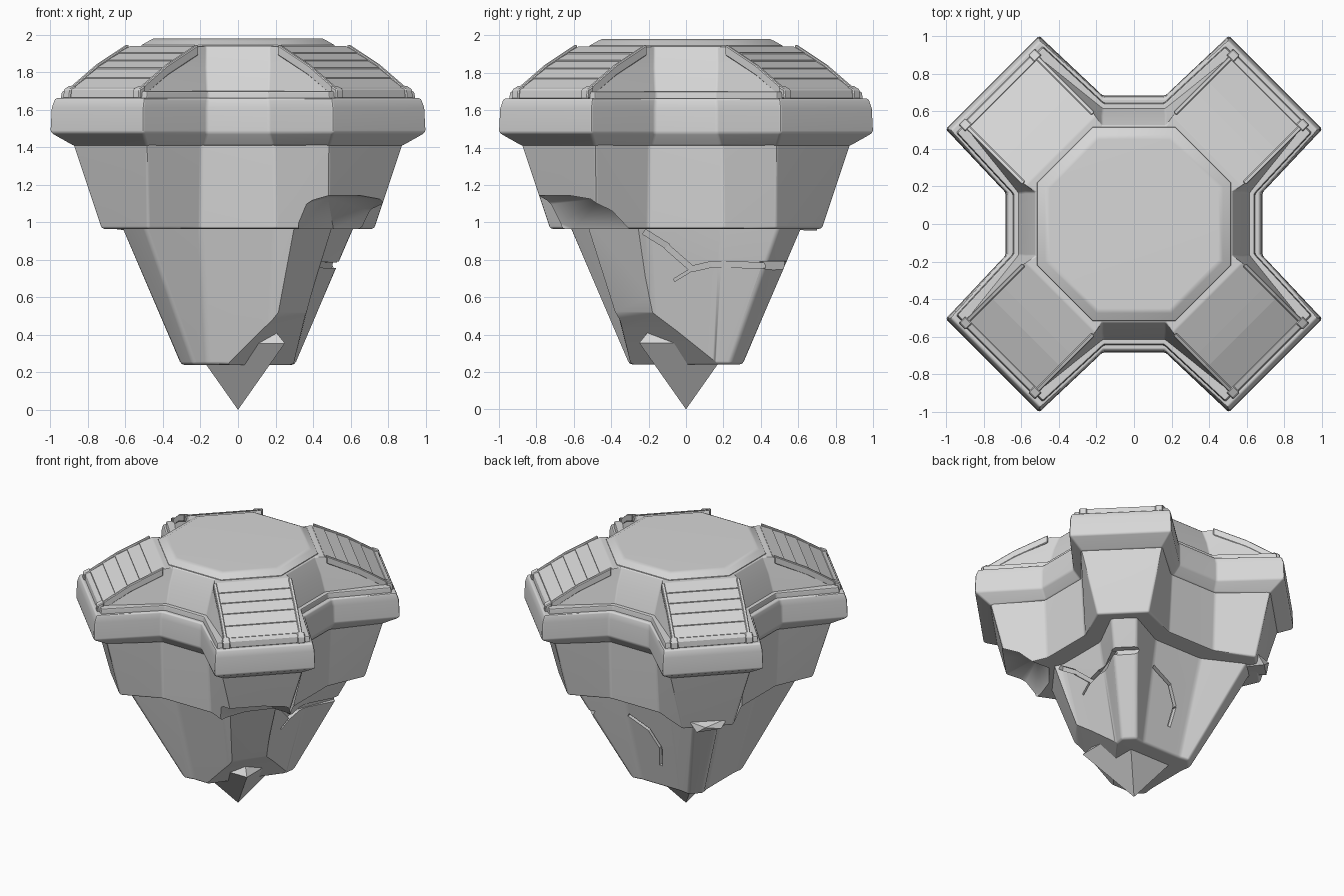
import bpy, bmesh, math
from mathutils import Vector

cube = bpy.data.objects.get("Cube")
if cube:
    bpy.data.objects.remove(cube, do_unlink=True)

stone = bpy.data.materials.new("grey_stone")
stone.use_nodes = True
stone.diffuse_color = (0.68, 0.68, 0.68, 1)
for node in stone.node_tree.nodes:
    if node.type == 'BSDF_PRINCIPLED':
        node.inputs["Base Color"].default_value = (0.68, 0.68, 0.68, 1)


def finish(name, bm):
    bmesh.ops.recalc_face_normals(bm, faces=bm.faces)
    mesh = bpy.data.meshes.new(name)
    bm.to_mesh(mesh)
    bm.free()
    mesh.materials.append(stone)
    obj = bpy.data.objects.new(name, mesh)
    bpy.context.collection.objects.link(obj)
    return obj


def select(obj):
    bpy.ops.object.select_all(action='DESELECT')
    obj.select_set(True)
    bpy.context.view_layer.objects.active = obj


def smooth(obj):
    select(obj)
    bpy.ops.object.shade_smooth_by_angle(angle=math.radians(35))
    mod = obj.modifiers.new("flat_centres", 'WEIGHTED_NORMAL')
    mod.keep_sharp = True


def bevel(obj, width, segments=2):
    select(obj)
    mod = obj.modifiers.new("soft_edges", 'BEVEL')
    mod.width, mod.segments = width, segments
    mod.limit_method, mod.angle_limit = 'ANGLE', math.radians(20)
    bpy.ops.object.modifier_apply(modifier=mod.name)


def cut(obj, cutter):
    """Subtract the cutter from a part, then discard the cutter."""
    select(obj)
    mod = obj.modifiers.new("cut", 'BOOLEAN')
    mod.operation, mod.solver, mod.object = 'DIFFERENCE', 'EXACT', cutter
    bpy.ops.object.modifier_apply(modifier=mod.name)
    bpy.data.objects.remove(cutter, do_unlink=True)


def ring(z, a, b, notch=None):
    """Four-fold outline: arm corners (a, b), optional notch corners."""
    quarter = [(b, a), (a, b)]
    if notch:
        c, d = notch
        quarter = [(d, c)] + quarter + [(c, d)]
    pts = []
    for k in range(4):
        for x, y in quarter:
            for _ in range(k):
                x, y = -y, x
            pts.append((x, y, z))
    return pts


def loft(name, rings):
    bm = bmesh.new()
    loops = [[bm.verts.new(p) for p in r] for r in rings]
    for low, high in zip(loops, loops[1:]):
        n = len(low)
        for i in range(n):
            j = (i + 1) % n
            bm.faces.new((low[i], low[j], high[j], high[i]))
    bm.faces.new(loops[0][::-1])
    bm.faces.new(loops[-1])
    return finish(name, bm)


def axes(degrees):
    t = math.radians(degrees)
    return Vector((math.cos(t), math.sin(t), 0)), Vector((-math.sin(t), math.cos(t), 0))


def prism(name, profile, degrees, v0, v1):
    """Extrude an (outward, z) profile sideways, in a given direction."""
    u, v = axes(degrees)
    bm = bmesh.new()
    ends = [[bm.verts.new(u * p + v * s + Vector((0, 0, z))) for p, z in profile]
            for s in (v0, v1)]
    n = len(profile)
    for i in range(n):
        j = (i + 1) % n
        bm.faces.new((ends[0][i], ends[0][j], ends[1][j], ends[1][i]))
    bm.faces.new(ends[0][::-1])
    bm.faces.new(ends[1])
    return finish(name, bm)


def hull(name, points):
    bm = bmesh.new()
    for p in points:
        bm.verts.new(p)
    bmesh.ops.convex_hull(bm, input=bm.verts)
    return finish(name, bm)


def crack(target, path, width, degrees):
    """Groove along a (sideways, z) path in one valley side of the cone."""
    u, v = axes(degrees)
    for (s0, z0), (s1, z1) in zip(path, path[1:]):
        along = Vector((s1 - s0, z1 - z0)).normalized()
        side = Vector((-along.y, along.x)) * width / 2
        pts = []
        for s, z in ((s0 - along.x * .005, z0), (s1 + along.x * .005, z1)):
            for sign in (-1, 1):
                ss, zz = s + side.x * sign, z + side.y * sign
                face = .295 + (zz - .24) * .25 + max(0, abs(s) - .2) * .5
                pts += [u * (face + d) + v * ss + Vector((0, 0, zz)) for d in (-.035, .1)]
        cut(target, hull("crack_cutter", pts))


# Lower rock cone with four narrow ridges, and the cross-shaped body above it
cone = loft("lower_cone", [ring(.24, .235, .305, (.16, .295)), ring(.985, .50, .628, (.20, .475))])
bevel(cone, .018)
body = loft("body", [ring(.965, .48, .73, (.20, .61)), ring(1.44, .485, .89, (.195, .635))])
bevel(body, .014)

# Broken-away front corner: a steep wall in the cone, a tilted ceiling in the body
cut(cone, prism("wall_cutter", [(.05, .2), (.13, .24), (.30, .42), (.40, .52), (.56, .99),
                                (1.2, 1.0), (1.2, .2)], -37, -.6, .6))
cut(body, hull("ceiling_cutter", [
    (.31, -.85, 1.08), (.35, -.90, 1.11), (.49, -.95, 1.15), (.95, -.95, 1.17),
    (.95, -.55, 1.12), (.95, -.33, .98), (.48, -.45, 1.13),
    (.29, -.85, .9), (.95, -.95, .9), (.95, -.31, .9), (.34, -.46, .9), (.52, -.24, .9)]))

# Broken notch across the back ridge
cut(cone, hull("notch_cutter", [
    (.47, .47, .745), (.62, .30, .79), (.30, .62, .79), (.8, .4, .80), (.4, .8, .80),
    (.62, .34, .73), (.34, .62, .73), (.8, .5, .71), (.5, .8, .71)]))

# Cracks in the right and back sides
crack(cone, [(-.22, .95), (-.1, .87), (.03, .75), (.13, .775), (.42, .77)], .03, 0)
crack(cone, [(.03, .75), (-.06, .69)], .015, 0)
crack(cone, [(-.18, .78), (-.02, .70), (.05, .57), (.03, .42)], .025, 90)

# Bevelled rim and stepped ledge
rim = loft("rim", [
    ring(1.408, .487, .88, (.187, .635)), ring(1.478, .506, 1.005, (.167, .685)),
    ring(1.61, .506, .998, (.167, .683)), ring(1.662, .50, .98, (.163, .672))])
ledge = loft("ledge", [ring(1.62, .49, .955, (.16, .65)), ring(1.70, .485, .943, (.16, .642))])
bevel(rim, .012)
bevel(ledge, .01)

# Sloping roof with the raised octagonal plate
roof = loft("roof", [
    ring(1.68, .52, .90, (.165, .62)), ring(1.70, .52, .90, (.165, .615)),
    ring(1.825, .378, .753, (.17, .575)), ring(1.94, .205, .58, (.17, .525))])
plate = loft("top_plate", [
    ring(1.92, .22, .52), ring(1.945, .22, .515), ring(1.968, .20, .475), ring(1.98, .19, .45)])
bevel(roof, .008)
for part in (cone, body, rim, ledge, roof, plate):
    smooth(part)


def slope(u):
    if u > .8:
        return 1.70 + (1.004 - u) / .204 * .125
    return 1.825 + (.8 - u) / .245 * .115


# Slatted panel, side rails, end beam and corner blocks on every arm
SLATS = 5
for n, angle in enumerate((45, 135, 225, 315)):
    saw = []
    step = (.985 - .56) / SLATS
    for i in range(SLATS):
        inner = .56 + i * step
        saw += [(inner, slope(inner) + .003), (inner + step, slope(inner + step) + .009)]
    saw += [(.985, 1.68), (.56, 1.85)]
    prism(f"slat_panel_{n}", saw, angle, -.25, .25)
    for s in (-1, 1):
        us = (.57, .8, 1.01)
        edge = [(u, slope(u) + .016) for u in us] + [(u, slope(u) - .04) for u in us[::-1]]
        rail = prism(f"side_rail_{n}", edge, angle, s * .25, s * .275)
        bevel(rail, .005, 1)
        block = prism(f"corner_block_{n}", [(.985, 1.66), (1.035, 1.66), (1.03, 1.71), (.985, 1.73)],
                      angle, s * .235, s * .288)
        bevel(block, .006, 1)
    beam = prism(f"end_beam_{n}", [(.985, 1.66), (1.025, 1.66), (1.02, 1.71), (.985, 1.722)],
                 angle, -.26, .26)
    bevel(beam, .005, 1)

# Pointed crystal at the bottom, seen through the broken corner
corners = [(x, y, .355) for x in (-.25, .25) for y in (-.25, .25)]
hull("bottom_spike", [(0, 0, 0), (.19, -.19, .43), (-.1, .1, .48)] + corners)

# Loose rock under the back right arm
hull("arm_rock", [
    (-.70, .50, 1.02), (-.52, .70, 1.02), (-.64, .68, 1.0), (-.70, .58, .97),
    (-.58, .70, .955), (-.48, .56, .96), (-.58, .48, .97)])
